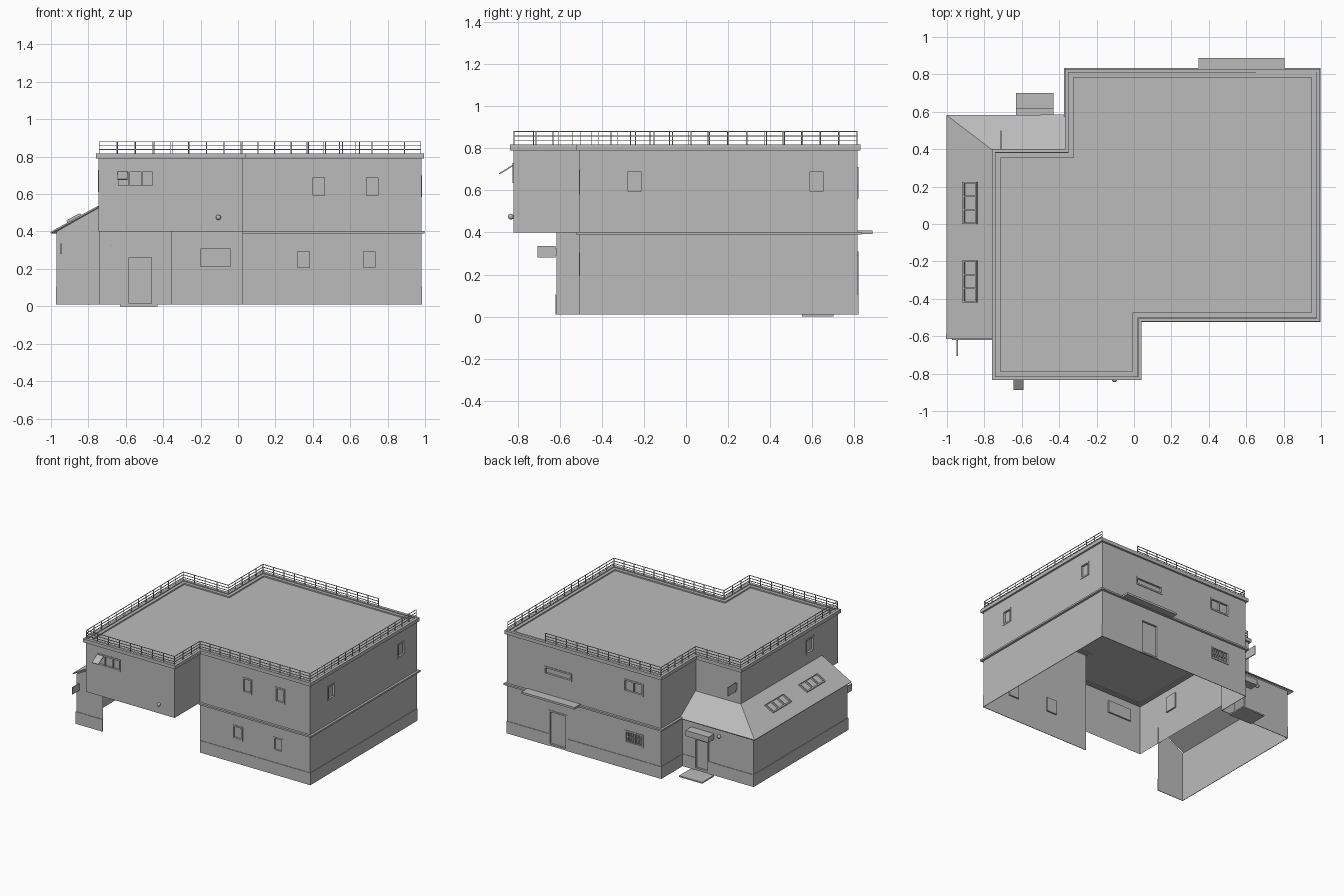
import bpy, bmesh, math
from mathutils import Vector, Matrix

cube = bpy.data.objects.get("Cube")
if cube:
    bpy.data.objects.remove(cube, do_unlink=True)

grey = bpy.data.materials.new("plain grey")
grey.use_nodes = True
grey.diffuse_color = (0.5, 0.5, 0.5, 1)
grey.node_tree.nodes["Principled BSDF"].inputs["Base Color"].default_value = (0.5, 0.5, 0.5, 1)


def finish(name, bm):
    mesh = bpy.data.meshes.new(name)
    bm.to_mesh(mesh)
    bm.free()
    mesh.materials.append(grey)
    obj = bpy.data.objects.new(name, mesh)
    bpy.context.collection.objects.link(obj)
    return obj


def add_box(bm, lo, hi, frame=Matrix()):
    lo, hi = Vector(lo), Vector(hi)
    size = Matrix.Diagonal((*(hi - lo), 1))
    bmesh.ops.create_cube(bm, size=1, matrix=frame @ Matrix.Translation((lo + hi) / 2) @ size)


def box(name, lo, hi):
    bm = bmesh.new()
    add_box(bm, lo, hi)
    return finish(name, bm)


def basis(a, b):
    """Frame on a wall: X along it, Y outward, Z up."""
    u = Vector((b[0] - a[0], b[1] - a[1], 0)).normalized()
    out = Vector((u.y, -u.x, 0))
    m = Matrix((u, out, Vector((0, 0, 1)))).transposed().to_4x4()
    return Matrix.Translation((a[0], a[1], 0)) @ m


def offset(path, d, closed):
    """Mitred outward offset of a counter-clockwise path."""
    res, n = [], len(path)
    for i, p in enumerate(path):
        normals = []
        for j in (i - 1, i):
            if closed or 0 <= j < n - 1:
                a, b = Vector(path[j]), Vector(path[(j + 1) % n])
                e = (b - a).normalized()
                normals.append(Vector((e.y, -e.x)))
        shift = normals[0].copy()
        if len(normals) == 2 and normals[0].dot(normals[1]) < 0.99:
            shift += normals[1]
        res.append(Vector(p) + shift * d)
    return res


def strip(name, path, d0, d1, z0, z1, closed=False):
    """Moulding of rectangular section swept along a path."""
    bm = bmesh.new()
    inner, outer = offset(path, d0, closed), offset(path, d1, closed)
    rings = [[bm.verts.new((*p, z)) for p, z in ((i, z0), (o, z0), (o, z1), (i, z1))]
             for i, o in zip(inner, outer)]
    for i in range(len(path) if closed else len(path) - 1):
        r, s = rings[i], rings[(i + 1) % len(path)]
        for k in range(4):
            m = (k + 1) % 4
            bm.faces.new((r[k], s[k], s[m], r[m]))
    if not closed:
        bm.faces.new(rings[0])
        bm.faces.new(rings[-1][::-1])
    bmesh.ops.recalc_face_normals(bm, faces=bm.faces)
    return finish(name, bm)


DEPTH, TRIM = 0.012, 0.012


def wall(name, a, b, z0, z1, openings=()):
    """Single-skin wall; each opening is (start, end, bottom, top, columns, rows)
    with start and end measured in the world axis the wall runs along."""
    m, length = basis(a, b), (Vector(b) - Vector(a)).length
    axis = 0 if abs(b[0] - a[0]) > abs(b[1] - a[1]) else 1
    holes = []
    for s, e, lo, hi, cols, rows in openings:
        u0, u1 = sorted((abs(s - a[axis]), abs(e - a[axis])))
        holes.append((u0, u1, lo, hi, cols, rows))
    us = sorted({0, length, *(h[0] for h in holes), *(h[1] for h in holes)})
    zs = sorted({z0, z1, *(h[2] for h in holes), *(h[3] for h in holes)})
    bm = bmesh.new()

    def quad(*pts):
        bm.faces.new([bm.verts.new(m @ Vector(p)) for p in pts])

    for u, v in zip(us, us[1:]):
        for p, q in zip(zs, zs[1:]):
            cu, cz = (u + v) / 2, (p + q) / 2
            if not any(h[0] < cu < h[1] and h[2] < cz < h[3] for h in holes):
                quad((u, 0, p), (v, 0, p), (v, 0, q), (u, 0, q))
    bmesh.ops.remove_doubles(bm, verts=bm.verts, dist=1e-5)
    for u, v, p, q, cols, rows in holes:
        # recessed pane, reveals, then the trim and glazing bars
        quad((u, -DEPTH, p), (v, -DEPTH, p), (v, -DEPTH, q), (u, -DEPTH, q))
        corners = [(u, p), (v, p), (v, q), (u, q)]
        for (c, d), (e, f) in zip(corners, corners[1:] + corners[:1]):
            quad((c, 0, d), (e, 0, f), (e, -DEPTH, f), (c, -DEPTH, d))
        for c in (u, v - TRIM):
            add_box(bm, (c, -DEPTH, p), (c + TRIM, 0.004, q), m)
        for c in (p, q - TRIM):
            add_box(bm, (u + TRIM, -DEPTH, c), (v - TRIM, 0.004, c + TRIM), m)
        for i in range(1, cols):
            c = u + (v - u) * i / cols
            add_box(bm, (c - 0.003, -DEPTH, p), (c + 0.003, 0, q), m)
        for i in range(1, rows):
            c = p + (q - p) * i / rows
            add_box(bm, (u, -DEPTH, c - 0.003), (v, -0.002, c + 0.003), m)
    return finish(name, bm)


# Floor outlines, counter-clockwise
upper = [(-0.745, -0.82), (0.025, -0.82), (0.025, -0.505), (0.98, -0.505),
         (0.98, 0.815), (-0.355, 0.815), (-0.355, 0.385), (-0.745, 0.385)]
lower = upper[2:6] + [(-0.355, 0.55), (-0.97, 0.55), (-0.97, -0.615), (-0.74, -0.615)]

# Upper storey walls, openings keyed by wall number
upper_openings = {
    0: [(-0.65, -0.445, 0.635, 0.73, 3, 1)],
    2: [(0.39, 0.475, 0.58, 0.7, 1, 1), (0.675, 0.76, 0.58, 0.7, 1, 1)],
    3: [(-0.29, -0.2, 0.585, 0.7, 1, 1), (0.575, 0.665, 0.585, 0.7, 1, 1)],
    4: [(0.42, 0.66, 0.56, 0.625, 1, 1), (-0.2, -0.03, 0.61, 0.71, 2, 1)],
    7: [(-0.52, -0.42, 0.61, 0.73, 1, 1)],
}
for i, a in enumerate(upper):
    wall(f"upper_wall_{i}", a, upper[(i + 1) % 8], 0.4, 0.8, upper_openings.get(i, ()))

# Ground storey walls, open beneath the overhang
lower_openings = {
    0: [(0.305, 0.395, 0.195, 0.305, 1, 1), (0.66, 0.745, 0.195, 0.305, 1, 1)],
    2: [(0.46, 0.62, 0.015, 0.29, 1, 1), (-0.2, -0.04, 0.21, 0.31, 7, 2)],
    4: [(-0.585, -0.46, 0.015, 0.26, 1, 1)],
}
for i, (a, b) in enumerate(zip(lower, lower[1:])):
    wall(f"lower_wall_{i}", a, b, 0.01, 0.4, lower_openings.get(i, ()))

# Plinth in runs that stop at the doors
strip("plinth_main", lower[:3] + [(0.62, 0.815)], 0, 0.004, 0.01, 0.105)
strip("plinth_back", [(0.46, 0.815)] + lower[3:5] + [(-0.46, 0.55)], 0, 0.004, 0.01, 0.105)
strip("plinth_annex", [(-0.585, 0.55)] + lower[5:], 0, 0.004, 0.01, 0.105)

# Belt course, parapet cap and flat roof
strip("belt_course", lower[:5], 0, 0.018, 0.39, 0.403)
strip("parapet_cap", upper, -0.008, 0.015, 0.79, 0.817, True)
strip("parapet_kerb", upper, -0.032, -0.008, 0.795, 0.81, True)
bm = bmesh.new()
bm.faces.new([bm.verts.new((*p, 0.8)) for p in upper])
finish("flat_roof", bm)

# Lean-to roof over the annex, hipped at the back corner
bm = bmesh.new()
v = [bm.verts.new(p) for p in (
    (-1, -0.615, 0.39), (-0.745, -0.615, 0.53), (-0.745, 0.385, 0.53),
    (-1, 0.58, 0.39), (-0.355, 0.385, 0.53), (-0.355, 0.58, 0.39))]
bm.faces.new((v[0], v[1], v[2], v[3]))
bm.faces.new((v[3], v[2], v[4], v[5]))
roof = finish("annex_roof", bm)
solid = roof.modifiers.new("thickness", "SOLIDIFY")
solid.thickness, solid.offset = 0.008, 1
bm = bmesh.new()
bm.faces.new([bm.verts.new(p) for p in (
    (-0.97, -0.615, 0.4), (-0.74, -0.615, 0.4), (-0.74, -0.615, 0.53))])
finish("annex_gable", bm)

# Skylights lying on the annex slope
angle = math.atan2(0.14, 0.255)
for n, y in enumerate((-0.42, 0.0)):
    bm = bmesh.new()
    m = Matrix.Translation((-0.912, y, 0.446)) @ Matrix.Rotation(-angle, 4, "Y")
    add_box(bm, (0, 0, 0), (0.01, 0.225, 0.014), m)
    add_box(bm, (0.08, 0, 0), (0.085, 0.225, 0.01), m)
    for i in range(4):
        add_box(bm, (0.01, i * 0.072, 0), (0.08, i * 0.072 + 0.009, 0.014), m)
    finish(f"skylight_{n}", bm)

# Roof railing, with a gap at the back
rail_path = [(0.65, 0.812)] + [tuple(p) for p in offset(upper[5:] + upper[:5], -0.003, True)]
bm = bmesh.new()
for a, b in zip(rail_path, rail_path[1:]):
    m, length = basis(a, b), (Vector(b) - Vector(a)).length
    for z in (0.836, 0.856, 0.878):
        add_box(bm, (0, -0.002, z), (length, 0.002, z + 0.004), m)
    count = max(1, round(length / 0.09))
    for i in range(count + 1):
        u = length * i / count
        add_box(bm, (u - 0.002, -0.002, 0.81), (u + 0.002, 0.002, 0.88), m)
finish("roof_railing", bm)

# Door canopies, step and projecting blank signs
box("back_canopy", (0.345, 0.815, 0.392), (0.805, 0.887, 0.408))
box("annex_canopy", (-0.63, 0.55, 0.29), (-0.43, 0.62, 0.335))
box("annex_step", (-0.63, 0.55, 0), (-0.43, 0.7, 0.01))
box("front_sign", (-0.948, -0.705, 0.28), (-0.942, -0.62, 0.335))
box("front_sign_bracket", (-0.947, -0.62, 0.29), (-0.943, -0.615, 0.325))
box("back_sign", (-0.714, 0.4, 0.63), (-0.708, 0.5, 0.7))
box("back_sign_bracket", (-0.713, 0.385, 0.64), (-0.709, 0.4, 0.69))

# Open top-hung sash on the front window
bm = bmesh.new()
m = Matrix.Translation((-0.645, -0.82, 0.72)) @ Matrix.Rotation(math.radians(32), 4, "X")
add_box(bm, (0, -0.078, -0.003), (0.055, 0, 0.003), m)
finish("open_sash", bm)

# Wall lamps
for name, loc in (("front_lamp", (-0.105, -0.832, 0.475)), ("annex_lamp", (-0.68, 0.562, 0.33))):
    bm = bmesh.new()
    bmesh.ops.create_uvsphere(bm, u_segments=12, v_segments=8, radius=0.014,
                              matrix=Matrix.Translation(loc))
    lamp = finish(name, bm)
    lamp.data.shade_smooth()
